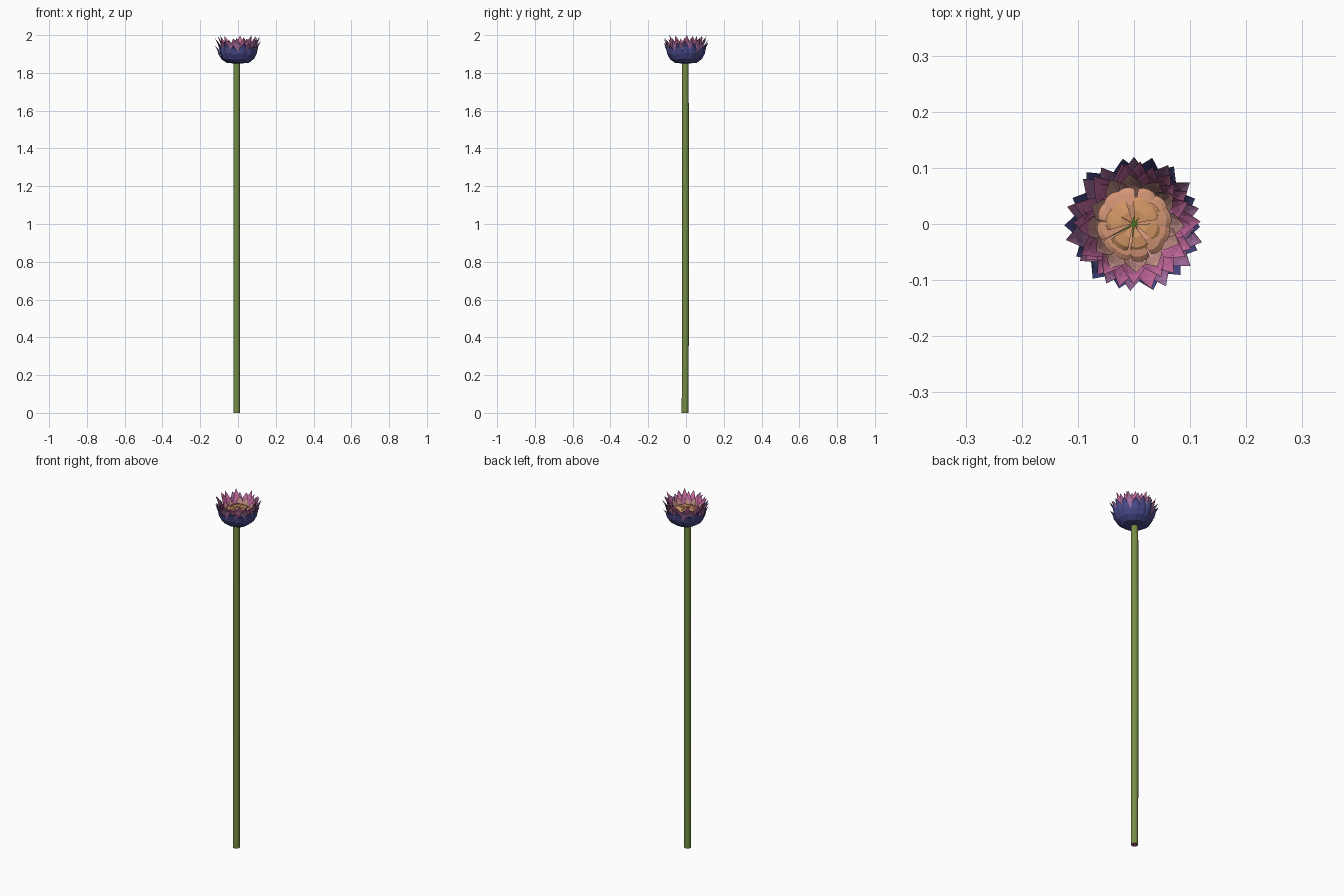
import bpy, bmesh, math, random

if "Cube" in bpy.data.objects:
    bpy.data.objects.remove(bpy.data.objects["Cube"])

random.seed(4)


def material(name, rgb):
    m = bpy.data.materials.new(name)
    m.diffuse_color = (*rgb, 1)
    m.use_nodes = True
    m.node_tree.nodes["Principled BSDF"].inputs["Base Color"].default_value = m.diffuse_color
    return m


STEM = material("stem green", (0.18, 0.265, 0.06))
CUT = material("stem end rose", (0.42, 0.12, 0.22))
CORE = material("core green", (0.07, 0.22, 0.02))
INDIGO = material("indigo", (0.065, 0.068, 0.25))
MAUVE = material("mauve", (0.36, 0.15, 0.34))
PINK = material("pink", (0.58, 0.15, 0.36))
PALE = material("pale rose", (0.60, 0.30, 0.27))
ORANGE = material("apricot", (0.65, 0.31, 0.13))
PEACH = material("peach", (0.65, 0.30, 0.18))


def finish(name, bm, mats):
    me = bpy.data.meshes.new(name)
    bm.to_mesh(me)
    bm.free()
    ob = bpy.data.objects.new(name, me)
    for m in mats:
        me.materials.append(m)
    bpy.context.collection.objects.link(ob)
    return ob


def petal(bm, angle, profile, scale, dz, cup):
    """Thin pointed petal; profile points are (radius, z, half width in radians)."""
    us = (-1, -0.5, 0, 0.5, 1)
    last = len(profile) - 1
    rows = []
    for i, (r, z, w) in enumerate(profile):
        t = i / last
        row = []
        for u in us if i < last else (0,):
            a = angle + u * w
            rr = r * (1 + (scale - 1) * t) * (1 - cup * u * u)
            row.append(bm.verts.new((rr * math.cos(a), rr * math.sin(a), z + dz * t * t)))
        rows.append(row)
    for i in range(last):
        for j in range(len(us) - 1):
            a, b = rows[i][j], rows[i][j + 1]
            if i == last - 1:      # pointed end
                bm.faces.new((a, rows[last][0], b))
            else:
                bm.faces.new((a, rows[i + 1][j], rows[i + 1][j + 1], b))


def ring(name, count, start, profile, mat, cup=0.05, jr=0.05, jz=0.025, ja=0.08, flip=False):
    bm = bmesh.new()
    for k in range(count):
        a = start + math.tau * k / count + random.uniform(-ja, ja)
        petal(bm, a, profile, 1 + random.uniform(-jr, jr), -random.random() * jz * (k > 0), cup)
    if flip:
        bmesh.ops.reverse_faces(bm, faces=bm.faces[:])
    return finish(name, bm, [mat])


# Slender stem, very slightly bowed, with a coloured cut end
bm = bmesh.new()
N = 12
loops = []
for z, y in ((0, -0.005), (0.42, -0.003), (1.22, -0.002), (1.862, -0.004)):
    loops.append([bm.verts.new((-0.007 + 0.0185 * math.cos(math.tau * (k + 0.5) / N),
                                y + 0.0185 * math.sin(math.tau * (k + 0.5) / N), z))
                  for k in range(N)])
for lo, hi in zip(loops, loops[1:]):
    for k in range(N):
        bm.faces.new((lo[k], lo[(k + 1) % N], hi[(k + 1) % N], hi[k])).smooth = True
bm.faces.new(loops[-1])
bm.faces.new(loops[0][::-1]).material_index = 1
finish("stem", bm, [STEM, CUT])

# Green core under the inner petals
bm = bmesh.new()
bmesh.ops.create_uvsphere(bm, u_segments=10, v_segments=6, radius=0.045)
for v in bm.verts:
    v.co.z = v.co.z * 0.75 + 1.893
finish("flower_core", bm, [CORE])

# Cup petals, steep at the side with tips flaring outward
ring("outer_petals", 14, 0.0,
     [(0.012, 1.850, 0.5), (0.058, 1.853, 0.30), (0.086, 1.875, 0.29),
      (0.102, 1.905, 0.27), (0.109, 1.938, 0.18), (0.122, 1.968, 0)],
     INDIGO, jr=0.04)
ring("second_petals", 14, 0.22,
     [(0.012, 1.854, 0.5), (0.054, 1.858, 0.30), (0.081, 1.880, 0.29),
      (0.094, 1.912, 0.27), (0.103, 1.950, 0.19), (0.120, 1.985, 0)], MAUVE)
ring("third_petals", 14, 0.05,
     [(0.012, 1.858, 0.5), (0.050, 1.862, 0.31), (0.076, 1.885, 0.30),
      (0.086, 1.920, 0.28), (0.096, 1.958, 0.20), (0.114, 2.000, 0)], PINK)
ring("fourth_petals", 13, 0.33,
     [(0.012, 1.862, 0.5), (0.048, 1.866, 0.31), (0.072, 1.888, 0.30),
      (0.080, 1.920, 0.28), (0.088, 1.955, 0.20), (0.104, 1.990, 0)], PINK)
ring("fifth_petals", 12, 0.05,
     [(0.012, 1.866, 0.5), (0.045, 1.870, 0.33), (0.066, 1.892, 0.33),
      (0.073, 1.920, 0.30), (0.078, 1.942, 0.22), (0.086, 1.963, 0)], PALE)

# Inner petals curling over the core toward the centre
ring("inner_petals", 12, 0.2,
     [(0.040, 1.872, 0.20), (0.060, 1.905, 0.25), (0.067, 1.928, 0.26),
      (0.058, 1.935, 0.28), (0.036, 1.939, 0.27), (0.004, 1.934, 0)],
     PEACH, jz=0.008, flip=False)
ring("heart_petals", 7, 0.4,
     [(0.030, 1.885, 0.22), (0.044, 1.915, 0.30), (0.050, 1.934, 0.36),
      (0.042, 1.941, 0.38), (0.024, 1.945, 0.34), (0.002, 1.942, 0)],
     ORANGE, jz=0.006, ja=0.2, flip=True)
for name in ("inner_petals",):
    bpy.data.objects[name].data.flip_normals()
